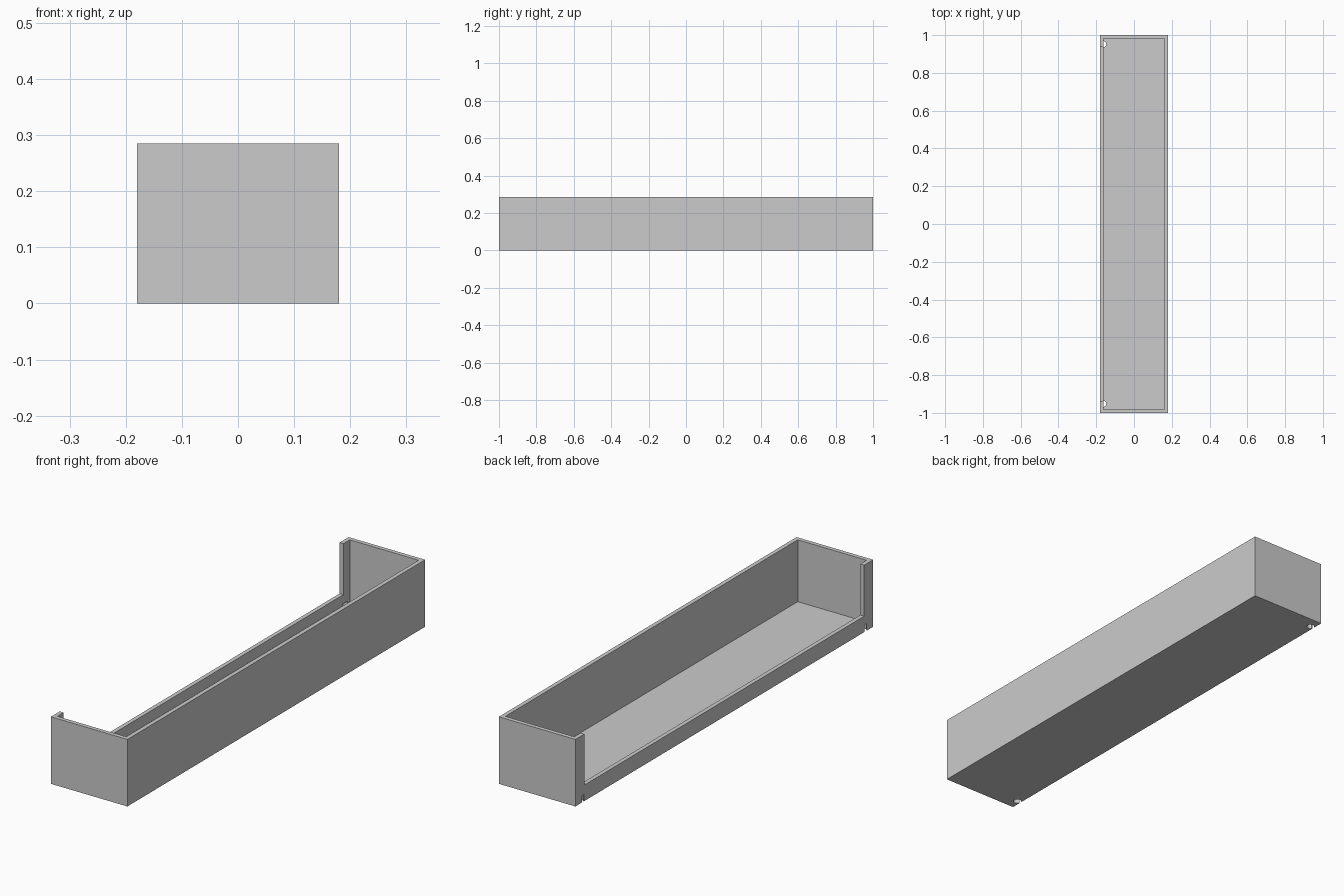
import bpy

if "Cube" in bpy.data.objects:
    bpy.data.objects.remove(bpy.data.objects["Cube"], do_unlink=True)

W, L, H = 0.36, 2.0, 0.285     # outer size
WALL, FLOOR = 0.018, 0.022     # thicknesses
LIP = 0.068                    # height of the low wall on the open side
POST = 0.94                    # where the corner posts begin
HOLE_Y, HOLE_X = 0.952, -0.163

grey = bpy.data.materials.new("light_grey")
grey.use_nodes = True
grey.diffuse_color = (0.6, 0.6, 0.6, 1)
grey.node_tree.nodes["Principled BSDF"].inputs["Base Color"].default_value = (0.6, 0.6, 0.6, 1)


def box(name, lo, hi):
    bpy.ops.mesh.primitive_cube_add(size=1, location=[(a + b) / 2 for a, b in zip(lo, hi)])
    ob = bpy.context.object
    ob.name = name
    ob.scale = [b - a for a, b in zip(lo, hi)]
    bpy.ops.object.transform_apply(location=True, rotation=False, scale=True)
    ob.data.materials.append(grey)
    return ob


def cut(target, cutter):
    mod = target.modifiers.new(cutter.name, 'BOOLEAN')
    mod.operation = 'DIFFERENCE'
    mod.solver = 'EXACT'
    mod.object = cutter
    bpy.context.view_layer.objects.active = target
    bpy.ops.object.modifier_apply(modifier=mod.name)
    bpy.data.objects.remove(cutter, do_unlink=True)


# Tray body, hollowed from above
tray = box("tray", (-W / 2, -L / 2, 0), (W / 2, L / 2, H))
cut(tray, box("cavity_cutter", (-W / 2 + WALL, -L / 2 + WALL, FLOOR),
              (W / 2 - WALL, L / 2 - WALL, H + 0.1)))

# Open side, leaving a low lip and two corner posts
cut(tray, box("opening_cutter", (-W / 2 - 0.1, -POST, LIP),
              (-W / 2 + WALL + 0.01, POST, H + 0.1)))

# Round hole and narrow slot at the foot of each post
for side in (-1, 1):
    bpy.ops.mesh.primitive_cylinder_add(vertices=24, radius=0.016, depth=0.08,
                                        location=(HOLE_X, side * HOLE_Y, -0.01))
    hole = bpy.context.object
    hole.name = "hole_cutter"
    hole.data.materials.append(grey)
    cut(tray, hole)
    y = side * (HOLE_Y - 0.002)
    cut(tray, box("slot_cutter", (-W / 2 - 0.05, y - 0.007, -0.05),
                  (HOLE_X, y + 0.007, 0.03)))

# One flat colour everywhere
tray.data.materials.clear()
tray.data.materials.append(grey)
for face in tray.data.polygons:
    face.material_index = 0
    face.use_smooth = False
